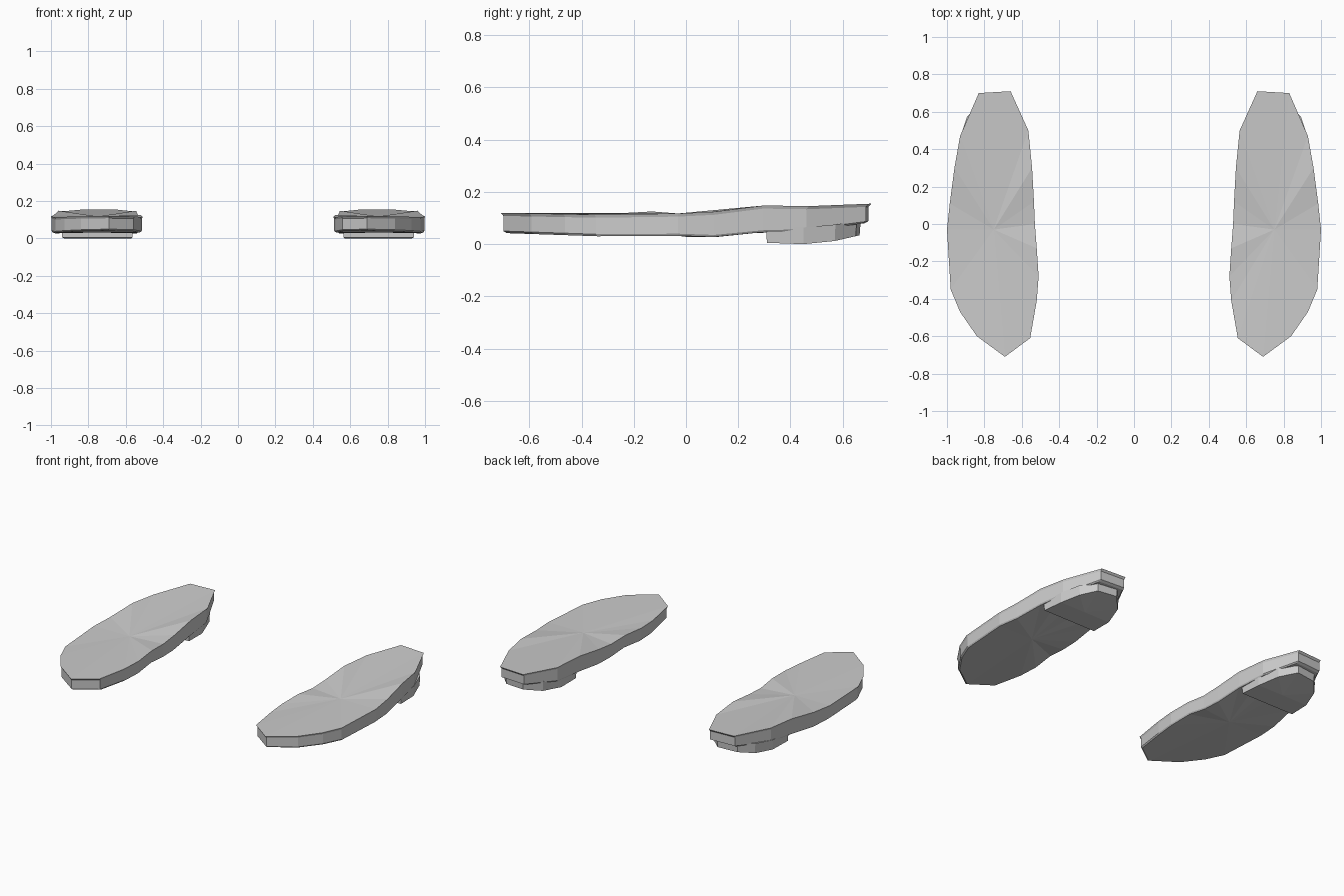
import bpy
import bmesh

cube = bpy.data.objects.get("Cube")
if cube:
    bpy.data.objects.remove(cube, do_unlink=True)

grey = bpy.data.materials.new("plain grey")
grey.use_nodes = True
GREY = (0.6, 0.6, 0.6, 1)
grey.diffuse_color = GREY
grey.node_tree.nodes["Principled BSDF"].inputs["Base Color"].default_value = GREY

# Left sole outline seen from above (x, y), toe at -y
SOLE = [(0.66, 0.71), (0.83, 0.70), (0.93, 0.47), (0.96, 0.30), (0.985, 0.11),
        (1.0, -0.03), (0.98, -0.35), (0.93, -0.47), (0.84, -0.60), (0.69, -0.71),
        (0.555, -0.61), (0.52, -0.41), (0.51, -0.28), (0.52, -0.13), (0.53, 0.0),
        (0.535, 0.12), (0.545, 0.30), (0.565, 0.50)]
HEEL = [(0.565, 0.31), (0.94, 0.31), (0.93, 0.45), (0.89, 0.57), (0.82, 0.65),
        (0.69, 0.665), (0.61, 0.58), (0.57, 0.45)]
# Heights along the length (y, z)
TOP = [(-0.71, 0.12), (-0.35, 0.113), (-0.13, 0.125), (0, 0.115), (0.12, 0.125),
       (0.30, 0.148), (0.5, 0.145), (0.71, 0.155)]
BOTTOM = [(-0.71, 0.042), (-0.35, 0.03), (-0.13, 0.045), (0, 0.028), (0.12, 0.027),
          (0.30, 0.045), (0.5, 0.05), (0.71, 0.08)]
HEEL_BOTTOM = [(0.31, 0.005), (0.45, 0.0), (0.57, 0.012), (0.67, 0.035)]
CENTRE = (0.75, -0.03)


def height(profile, y):
    """Height on a piecewise straight profile."""
    if y <= profile[0][0]:
        return profile[0][1]
    for (y0, z0), (y1, z1) in zip(profile, profile[1:]):
        if y <= y1:
            return z0 + (z1 - z0) * (y - y0) / (y1 - y0)
    return profile[-1][1]


def shell(name, outline, centre, layers, side):
    """Stack outline rings (profile, lift, scale) and close both ends with fans."""
    bm = bmesh.new()
    cx, cy = centre
    rings = []
    for profile, lift, scale in layers:
        ring = []
        for x, y in outline:
            px, py = cx + (x - cx) * scale, cy + (y - cy) * scale
            ring.append(bm.verts.new((side * px, py, height(profile, y) + lift)))
        rings.append(ring)
    n = len(outline)
    for low, high in zip(rings, rings[1:]):
        for i in range(n):
            j = (i + 1) % n
            bm.faces.new((low[i], low[j], high[j], high[i]))
    for ring, (profile, lift, _) in ((rings[0], layers[0]), (rings[-1], layers[-1])):
        hub = bm.verts.new((side * cx, cy, height(profile, cy) + lift))
        for i in range(n):
            bm.faces.new((ring[i], ring[(i + 1) % n], hub))
    bmesh.ops.recalc_face_normals(bm, faces=bm.faces[:])
    mesh = bpy.data.meshes.new(name)
    bm.to_mesh(mesh)
    bm.free()
    mesh.materials.append(grey)
    bpy.context.collection.objects.link(bpy.data.objects.new(name, mesh))


for label, side in (("left", 1), ("right", -1)):
    # Sole: slightly tucked underside, upright wall, thin overhanging top rim
    shell(label + "_sole", SOLE, CENTRE,
          [(BOTTOM, 0, 0.965), (BOTTOM, 0.008, 0.985),
           (TOP, -0.012, 0.985), (TOP, 0, 1.0)], side)
    # Heel block under the back of the sole
    shell(label + "_heel", HEEL, (0.75, 0.45),
          [(HEEL_BOTTOM, 0, 1.0), (BOTTOM, 0.015, 1.02)], side)
